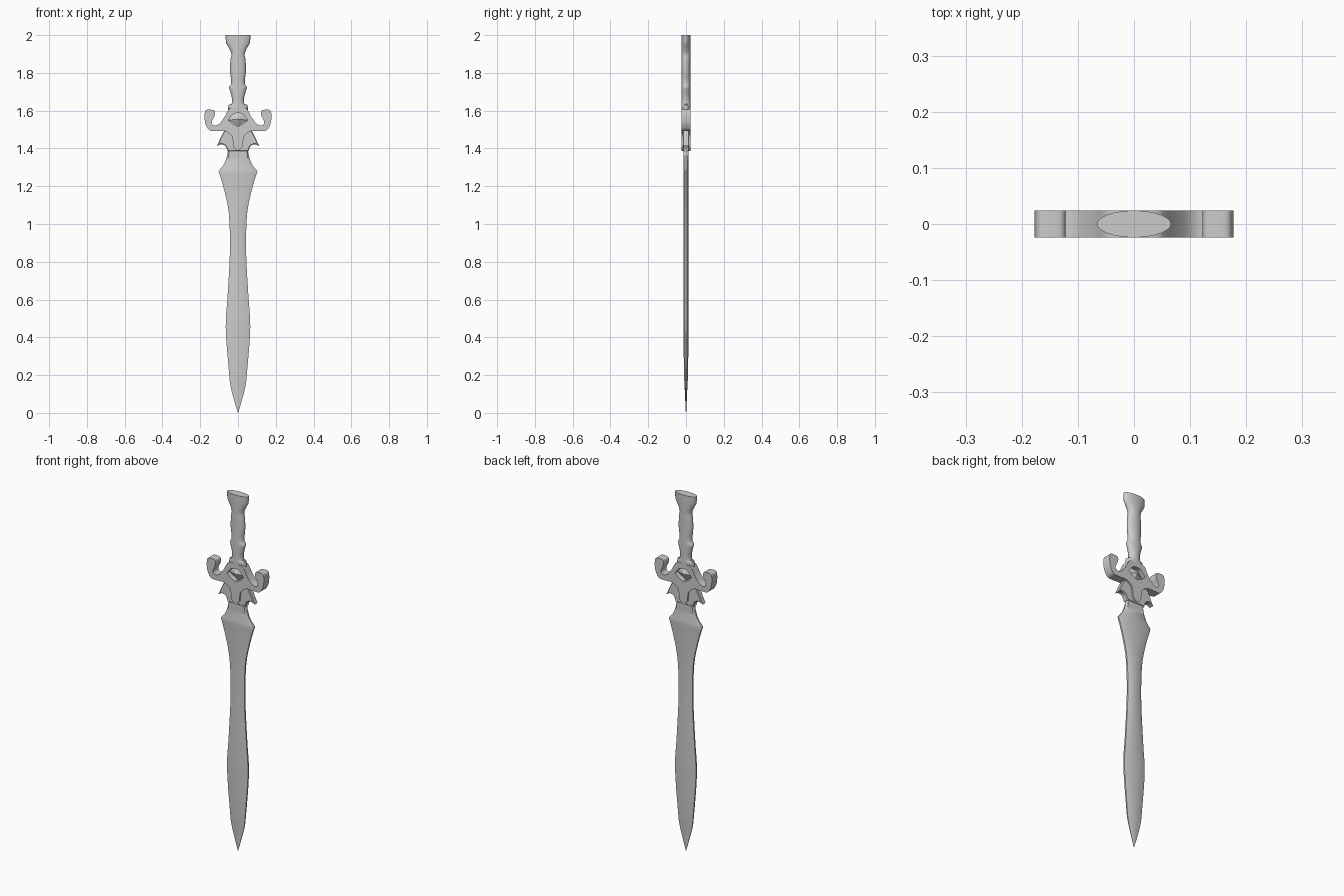
import bpy, bmesh, math
from mathutils import Vector

if "Cube" in bpy.data.objects:
    bpy.data.objects.remove(bpy.data.objects["Cube"])


def smooth(pts, n=5):
    # Catmull-Rom curve through open control points of any dimension
    p = [Vector(q) for q in [pts[0], *pts, pts[-1]]]
    out = []
    for i in range(1, len(p) - 2):
        a, b, c, d = p[i - 1:i + 3]
        for k in range(n):
            t = k / n
            out.append(0.5 * (2 * b + (c - a) * t + (2 * a - 5 * b + 4 * c - d) * t * t
                              + (3 * b - a - 3 * c + d) * t ** 3))
    return out + [p[-2]]


def mirrored(half):
    # close a right-half outline that starts and ends on the centre line
    return [tuple(q) for q in half] + [(-q[0], q[1]) for q in reversed(half[1:-1])]


def finish(obj, angle):
    bpy.ops.object.select_all(action='DESELECT')
    obj.select_set(True)
    bpy.context.view_layer.objects.active = obj
    if obj.type == 'CURVE':
        bpy.ops.object.convert(target='MESH')
    bpy.ops.object.shade_smooth_by_angle(angle=math.radians(angle))


def plate(name, outlines, depth, bevel=0.0):
    cu = bpy.data.curves.new(name, 'CURVE')
    cu.dimensions = '2D'
    cu.fill_mode = 'BOTH'
    cu.extrude = depth - bevel
    cu.bevel_depth = bevel
    cu.offset = -bevel
    cu.bevel_resolution = 0
    for line in outlines:
        s = cu.splines.new('POLY')
        s.points.add(len(line) - 1)
        for p, (x, z) in zip(s.points, line):
            p.co = (x, z, 0, 1)
        s.use_cyclic_u = True
    obj = bpy.data.objects.new(name, cu)
    bpy.context.collection.objects.link(obj)
    obj.rotation_euler.x = math.pi / 2
    finish(obj, 30)


def loft(name, rings, angle):
    bm = bmesh.new()
    rows = [[bm.verts.new(v) for v in ring] for ring in rings]
    n = len(rows[0])
    for a, b in zip(rows, rows[1:]):
        for i in range(n):
            j = (i + 1) % n
            bm.faces.new((a[i], a[j], b[j], b[i]))
    bm.faces.new(rows[0][::-1])
    bm.faces.new(rows[-1])
    bmesh.ops.recalc_face_normals(bm, faces=bm.faces)
    me = bpy.data.meshes.new(name)
    bm.to_mesh(me)
    bm.free()
    obj = bpy.data.objects.new(name, me)
    bpy.context.collection.objects.link(obj)
    finish(obj, angle)


# Blade: z, half width, flat centre half width, half thickness
lower = [(0, .001, .0005, .001), (.13, .037, .012, .007), (.22, .048, .022, .011),
         (.45, .065, .033, .013), (.62, .055, .029, .013), (.85, .043, .025, .013),
         (1.05, .048, .028, .013), (1.18, .073, .045, .013), (1.28, .103, .078, .013)]
upper = [(1.28, .103, .078, .013), (1.315, .075, .06, .013), (1.36, .058, .05, .013),
         (1.40, .052, .047, .013), (1.46, .052, .047, .013)]
rings = []
for z, w, c, t in smooth(lower, 4) + smooth(upper, 4)[1:]:
    e = t * 0.35
    rings.append([(w, -e, z), (w, e, z), (c, t, z), (-c, t, z),
                  (-w, e, z), (-w, -e, z), (-c, -t, z), (c, -t, z)])
loft("blade", rings, 40)

# Grip and pommel: elliptical sections of constant depth
body = smooth([(1.59, .052), (1.63, .05), (1.635, .034), (1.67, .033), (1.72, .047)], 3)
body += smooth([(1.725, .047), (1.75, .036), (1.81, .042), (1.87, .040),
                (1.905, .036), (1.96, .064)], 4) + [Vector((2.0, .066))]
loft("grip", [[(w * math.cos(a), .024 * math.sin(a), z)
               for a in [math.tau * i / 32 for i in range(32)]] for z, w in body], 35)

# Crossguard with curled horns and an almond opening
guard = smooth([(0, 1.615), (.045, 1.61), (.072, 1.565), (.10, 1.53), (.128, 1.522),
                (.139, 1.54), (.123, 1.575), (.125, 1.60), (.145, 1.605), (.17, 1.602),
                (.177, 1.575), (.172, 1.53), (.15, 1.496), (.11, 1.492), (.07, 1.492),
                (.036, 1.47), (.028, 1.445), (.024, 1.41), (0, 1.387)])
hole = smooth([(0, 1.587), (.025, 1.582), (.051, 1.55)]) + \
    smooth([(.051, 1.55), (.03, 1.53), (0, 1.517)])[1:]
plate("crossguard", [mirrored(guard), mirrored(hole)], .024)

# Small swept wings below the guard
wings = smooth([(0, 1.51), (.06, 1.50), (.083, 1.475), (.112, 1.412)]) + \
    smooth([(.112, 1.412), (.088, 1.422), (.066, 1.412), (.055, 1.385)])[1:] + \
    [Vector((0, 1.385))]
plate("guard_wings", [mirrored(wings)], .016, .004)

# Faceted gem filling the opening on both faces
bm = bmesh.new()
rim = [bm.verts.new((x, 0, z)) for x, z in
       [(0, 1.515), (.053, 1.55), (.027, 1.588), (-.027, 1.588), (-.053, 1.55)]]
for y in (-.02, .02):
    peak = bm.verts.new((0, y, 1.555))
    for i in range(5):
        bm.faces.new((rim[i], rim[(i + 1) % 5], peak))
bmesh.ops.recalc_face_normals(bm, faces=bm.faces)
me = bpy.data.meshes.new("gem")
bm.to_mesh(me)
bm.free()
bpy.context.collection.objects.link(bpy.data.objects.new("gem", me))
